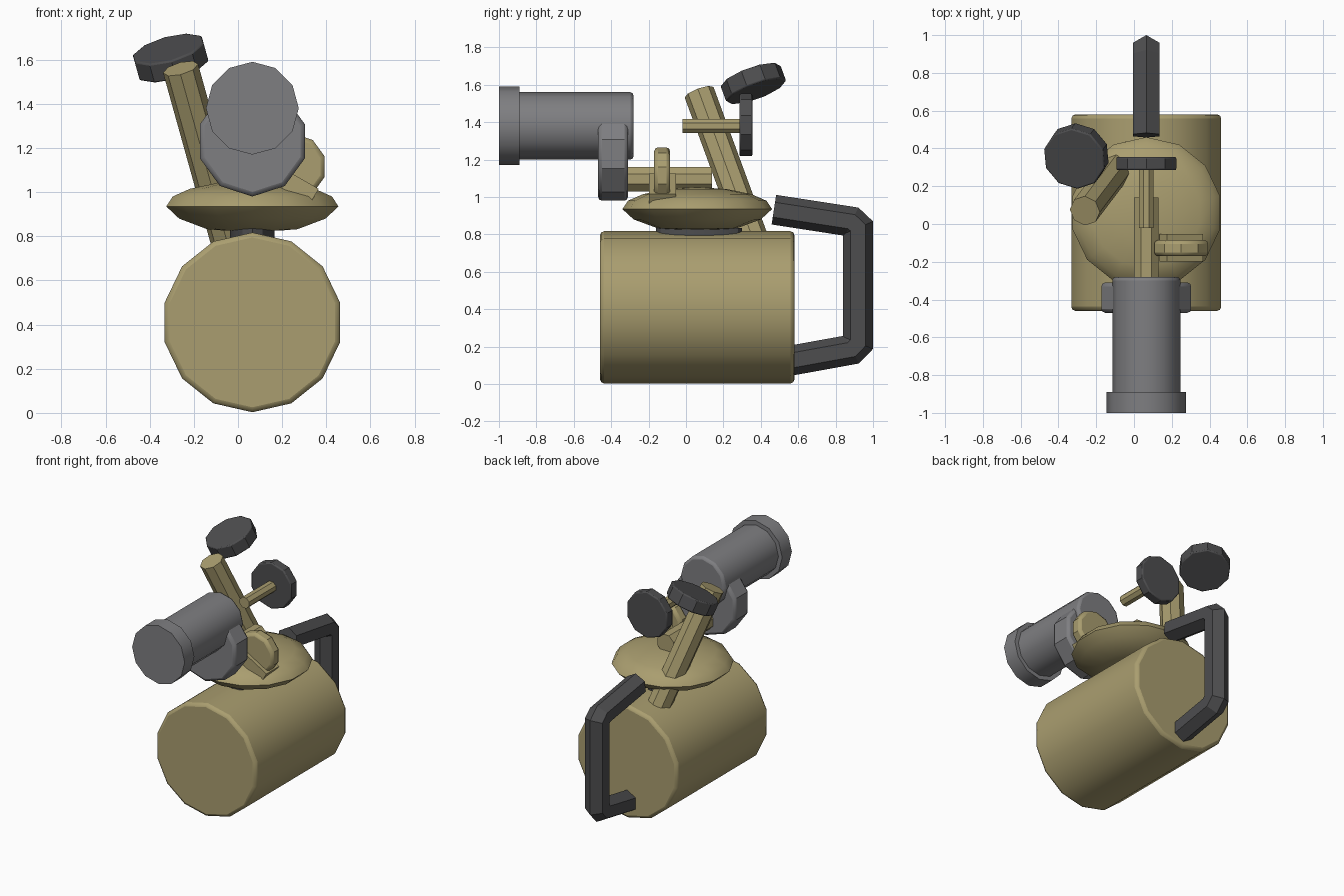
import bpy, bmesh, math
from mathutils import Vector

cube = bpy.data.objects.get("Cube")
if cube:
    bpy.data.objects.remove(cube, do_unlink=True)

CX = 0.065  # centre line of the main parts


def material(name, rgb):
    m = bpy.data.materials.new(name)
    m.use_nodes = True
    col = (*rgb, 1)
    m.diffuse_color = col
    bsdf = m.node_tree.nodes["Principled BSDF"]
    bsdf.inputs["Base Color"].default_value = col
    bsdf.inputs["Roughness"].default_value = 0.6
    return m


tan = material("tan_paint", (0.40, 0.34, 0.16))
grey = material("mid_grey", (0.21, 0.21, 0.22))
dark = material("dark_grey", (0.075, 0.075, 0.078))


def finish(name, bm, mat, bevel=0, angle=32):
    bmesh.ops.recalc_face_normals(bm, faces=bm.faces)
    me = bpy.data.meshes.new(name)
    bm.to_mesh(me)
    bm.free()
    me.materials.append(mat)
    ob = bpy.data.objects.new(name, me)
    bpy.context.collection.objects.link(ob)
    if bevel:
        b = ob.modifiers.new("Bevel", "BEVEL")
        b.width, b.segments = bevel, 2
        b.limit_method, b.angle_limit = "ANGLE", math.radians(50)
    bpy.ops.object.select_all(action="DESELECT")
    ob.select_set(True)
    bpy.context.view_layer.objects.active = ob
    bpy.ops.object.shade_smooth_by_angle(angle=math.radians(angle))
    return ob


def skin(bm, rings):
    """Join equal rings of vertices into a closed tube."""
    n = len(rings[0])
    for a, b in zip(rings, rings[1:]):
        for i in range(n):
            j = (i + 1) % n
            bm.faces.new((a[i], a[j], b[j], b[i]))
    bm.faces.new(rings[0])
    bm.faces.new(rings[-1])


def prism(name, start, end, radius, sides, mat, up=(0, 0, 1), turn=0, bevel=0, squash=1):
    """Straight prism; its first corner points towards up."""
    start, end, up = Vector(start), Vector(end), Vector(up)
    axis = (end - start).normalized()
    u = (up - axis * up.dot(axis)).normalized()
    v = axis.cross(u) * squash
    bm = bmesh.new()
    rings = []
    for p in (start, end):
        ang = [2 * math.pi * (i + turn) / sides for i in range(sides)]
        rings.append([bm.verts.new(p + radius * (u * math.cos(t) + v * math.sin(t))) for t in ang])
    skin(bm, rings)
    return finish(name, bm, mat, bevel)


def along_y(name, z, y0, y1, radius, sides, mat, **kw):
    return prism(name, (CX, y0, z), (CX, y1, z), radius, sides, mat, **kw)


# Fuel tank and the gasket on top of it
along_y("tank", 0.41, -0.46, 0.58, 0.407, 14, tan, bevel=0.022)
prism("gasket", (CX, 0.07, 0.79), (CX, 0.07, 0.835), 0.23, 14, dark, up=(0, 1, 0), squash=0.45)

# Lens-shaped pan
profile = [(0.12, 0.825), (0.21, 0.832), (0.34, 0.88), (0.4, 0.935),
           (0.37, 0.98), (0.29, 1.015), (0.16, 1.042), (0.04, 1.05)]
bm = bmesh.new()
rings = []
for r, z in profile:
    rings.append([bm.verts.new((CX + r * math.sin(2 * math.pi * i / 14),
                                0.06 + r * math.cos(2 * math.pi * i / 14), z)) for i in range(14)])
skin(bm, rings)
finish("pan", bm, tan, angle=35)

# Horizontal arm carrying the lamp
along_y("lamp_arm", 1.095, -0.33, 0.14, 0.07, 8, tan, turn=0.5)

# Lamp housing, front cap and round mount
along_y("lamp_mount", 1.23, -0.47, -0.31, 0.25, 10, grey, bevel=0.02)
along_y("lamp_body", 1.38, -0.92, -0.28, 0.18, 12, grey, bevel=0.018)
along_y("lamp_cap", 1.38, -1.0, -0.89, 0.21, 12, grey)

# Slanted pipe with its floating knob
low, high = Vector((-0.04, 0.36, 0.77)), Vector((-0.26, 0.07, 1.56))
pipe_dir = (high - low).normalized()
prism("slanted_pipe", low, high, 0.082, 8, tan, up=(1, 0, 0))
knob = Vector((-0.305, 0.36, 1.607))
prism("top_knob", knob - pipe_dir * 0.047, knob + pipe_dir * 0.047, 0.17, 10, dark,
      up=(0, 1, 0), bevel=0.008)

# Rear knob on a thin stem
along_y("knob_stem", 1.38, -0.02, 0.3, 0.041, 8, tan, turn=0.5)
along_y("rear_knob", 1.385, 0.285, 0.355, 0.167, 10, dark, bevel=0.008)

# Tilted foot and small wheel beside the arm
foot = Vector((0.25, -0.125, 1.035))
tilt = math.radians(30)
across = Vector((math.cos(tilt), 0, -math.sin(tilt)))
normal = Vector((math.sin(tilt), 0, math.cos(tilt)))
bm = bmesh.new()
bmesh.ops.create_cube(bm, size=1)
for v in bm.verts:
    v.co = foot + across * v.co.x * 0.22 + Vector((0, v.co.y * 0.145, 0)) + normal * v.co.z * 0.08
finish("wheel_foot", bm, tan)
prism("side_wheel", (0.25, -0.17, 1.115), (0.25, -0.085, 1.115), 0.15, 10, tan, bevel=0.02)

# Six-sided handle swept along its path with mitred corners
path = [Vector((0, y, z)) for y, z in ((0.47, 0.932), (0.885, 0.868), (0.92, 0.835),
                                       (0.92, 0.22), (0.885, 0.184), (0.56, 0.125))]
bm = bmesh.new()
rings = []
for i, p in enumerate(path):
    d_in = (p - path[max(i - 1, 0)]).normalized()
    d_out = (path[min(i + 1, len(path) - 1)] - p).normalized()
    t = (d_in + d_out).normalized()
    side = Vector((1, 0, 0)).cross(t)
    stretch = 1 / max(t.dot(d_out), t.dot(d_in))
    rings.append([bm.verts.new(p + Vector((CX, 0, 0)) + 0.08 * (
        side * math.cos(a * math.pi / 3) * stretch + Vector((math.sin(a * math.pi / 3), 0, 0))))
        for a in range(6)])
skin(bm, rings)
finish("handle", bm, dark, angle=20)
